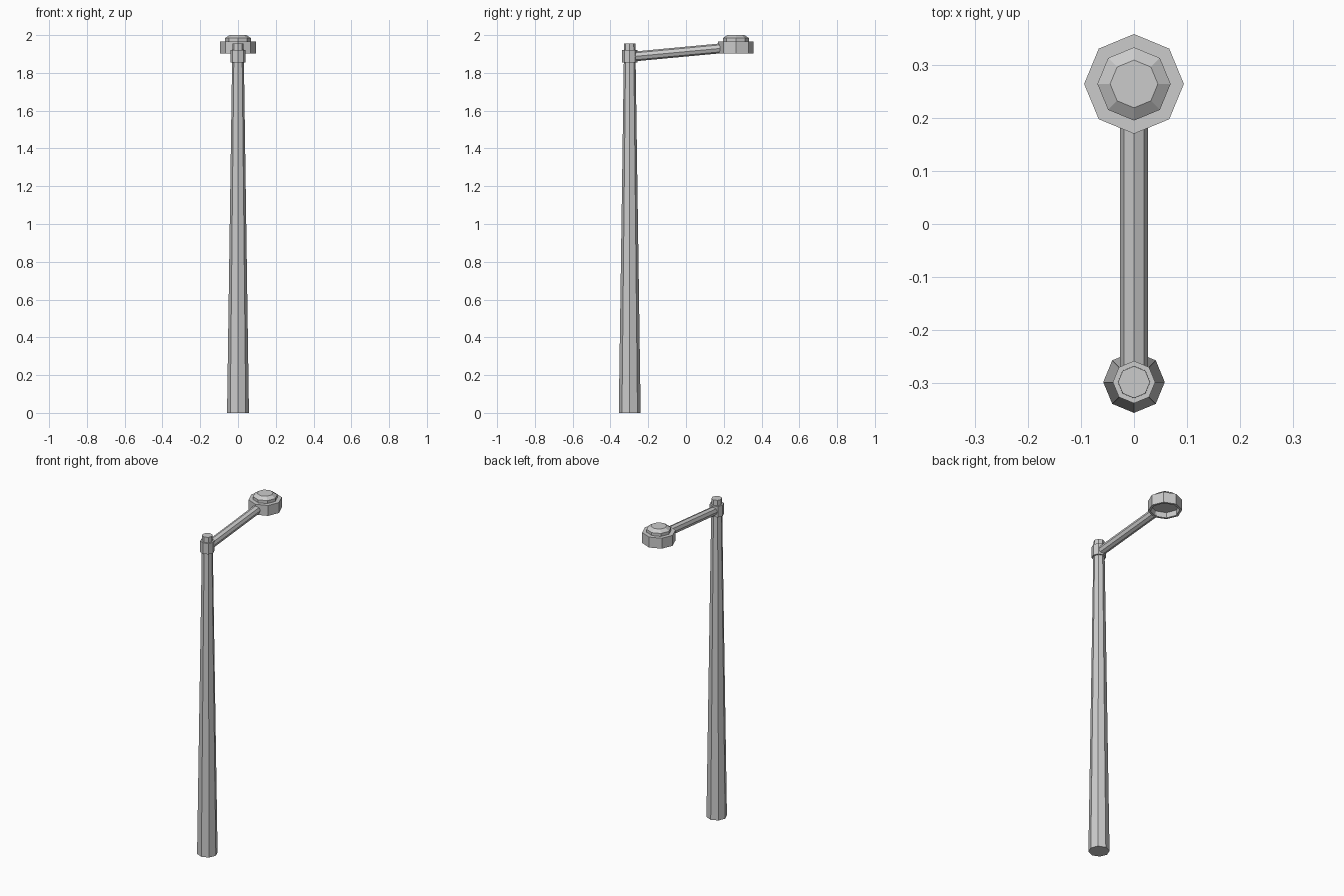
import bpy, bmesh
from math import cos, sin, pi
from mathutils import Vector

if "Cube" in bpy.data.objects:
    bpy.data.objects.remove(bpy.data.objects["Cube"])

SIDES = 8
POLE_Y, LAMP_Y = -0.298, 0.264


def lathe(name, profile, loc):
    """Revolve (radius, z) points into a closed octagonal solid."""
    bm = bmesh.new()
    rings = [[bm.verts.new((r * cos(2 * pi * i / SIDES), r * sin(2 * pi * i / SIDES), z))
              for i in range(SIDES)] for r, z in profile]
    for a, b in zip(rings, rings[1:]):
        for i in range(SIDES):
            j = (i + 1) % SIDES
            bm.faces.new((a[i], a[j], b[j], b[i]))
    bm.faces.new(rings[0][::-1])
    bm.faces.new(rings[-1])
    bmesh.ops.recalc_face_normals(bm, faces=bm.faces)
    mesh = bpy.data.meshes.new(name)
    bm.to_mesh(mesh)
    bm.free()
    ob = bpy.data.objects.new(name, mesh)
    ob.location = loc
    bpy.context.collection.objects.link(ob)
    return ob


# Tapered pole, its tip showing above the collar
lathe("pole", [(0.058, 0), (0.03, 1.955)], (0, POLE_Y, 0))

# Collar clamped around the pole top
lathe("collar", [(0.04, 1.855), (0.04, 1.922)], (0, POLE_Y, 0))

# Slightly rising arm from the collar into the lamp
start, end = Vector((0, -0.275, 1.887)), Vector((0, 0.185, 1.930))
arm = lathe("arm", [(0.026, 0), (0.026, (end - start).length)], start)
arm.rotation_euler = (end - start).to_track_quat('Z', 'Y').to_euler()

# Lamp head: recessed underside, wide rim, stepped and bevelled cap
lathe("lamp_head", [(0.08, 1.935), (0.08, 1.902), (0.094, 1.902), (0.094, 1.966),
                    (0.069, 1.966), (0.069, 1.984), (0.045, 2.0)], (0, LAMP_Y, 0))
